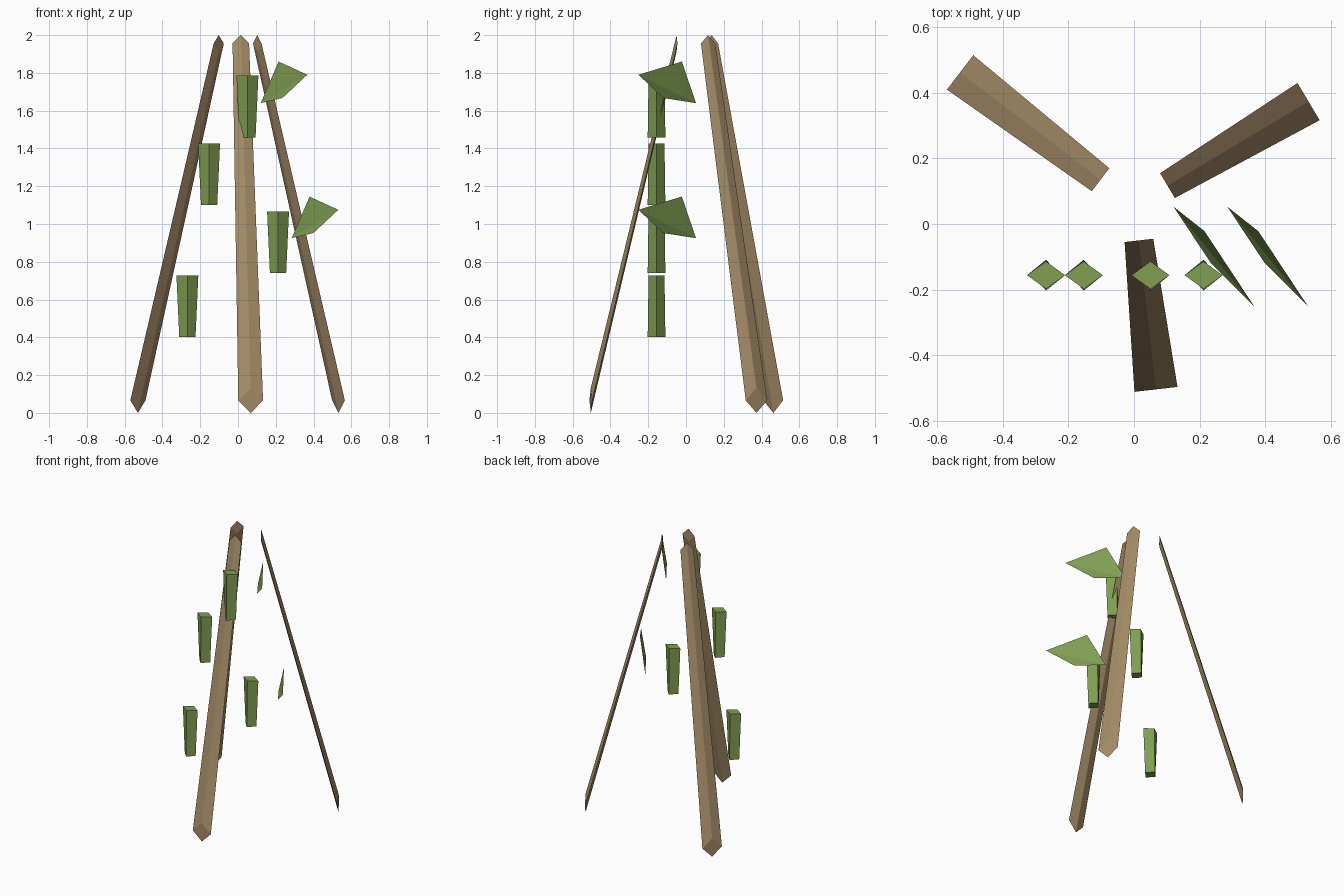
import bpy, bmesh, math
from mathutils import Vector

cube = bpy.data.objects.get("Cube")
if cube:
    bpy.data.objects.remove(cube, do_unlink=True)


def make_material(name, rgb):
    mat = bpy.data.materials.new(name)
    mat.use_nodes = True
    color = (*rgb, 1.0)
    mat.diffuse_color = color
    bsdf = mat.node_tree.nodes["Principled BSDF"]
    bsdf.inputs["Base Color"].default_value = color
    bsdf.inputs["Roughness"].default_value = 0.9
    return mat


wood = make_material("wood brown", (0.37, 0.26, 0.135))
green = make_material("bean green", (0.22, 0.345, 0.085))


def finish(name, bm, mat):
    mesh = bpy.data.meshes.new(name)
    bm.to_mesh(mesh)
    bm.free()
    mesh.materials.append(mat)
    obj = bpy.data.objects.new(name, mesh)
    bpy.context.collection.objects.link(obj)
    return obj


def loft(name, rings, mat):
    """Capped four-sided solid between two diamond rings (centre, side, up)."""
    bm = bmesh.new()
    low, high = [[bm.verts.new(c + d) for d in (u, v, -u, -v)] for c, u, v in rings]
    bm.faces.new(low)
    bm.faces.new(high)
    for i in range(4):
        j = (i + 1) % 4
        bm.faces.new((low[i], low[j], high[j], high[i]))
    bmesh.ops.recalc_face_normals(bm, faces=bm.faces)
    return finish(name, bm, mat)


# Stakes: upright diamond ends, sheared along the lean, tapering upwards
FOOT_R, TIP_R = 0.066, 0.044
UP = Vector((0, 0, 1))
stakes = {
    "front_stake": ((0.067, -0.504), (0.015, -0.05)),
    "back_right_stake": ((-0.53, 0.462), (-0.102, 0.135)),
    "back_left_stake": ((0.532, 0.373), (0.102, 0.117)),
}
for name, (foot, tip) in stakes.items():
    a = Vector((*foot, FOOT_R))
    b = Vector((*tip, 2 - TIP_R))
    side = (b - a).cross(UP).normalized()
    loft(name, [(a, side * FOOT_R, UP * FOOT_R), (b, side * TIP_R, UP * TIP_R)], wood)

# Hanging pods: wide at the top, narrower below
POD_Y, POD_LEN = -0.156, 0.327
for i, (x, top) in enumerate([(0.05, 1.785), (-0.153, 1.427), (0.212, 1.067), (-0.268, 0.728)]):
    loft(f"pod_{i + 1}", [
        (Vector((x, POD_Y, top - POD_LEN)), Vector((0.043, 0, 0)), Vector((0, 0.047, 0))),
        (Vector((x, POD_Y, top)), Vector((0.058, 0, 0)), Vector((0, 0.042, 0))),
    ], green)

# Leaves: one kite-shaped sheet folded along its midrib
stem = Vector((0.12, 0.053, 1.64))
upper = Vector((0.215, -0.022, 1.86))
point = Vector((0.367, -0.252, 1.79))
lower = Vector((0.235, -0.12, 1.667))
for name, shift in (("upper_leaf", Vector()), ("lower_leaf", Vector((0.164, 0, -0.715)))):
    bm = bmesh.new()
    s, u, p, l = [bm.verts.new(v + shift) for v in (stem, upper, point, lower)]
    bm.faces.new((s, u, p))
    bm.faces.new((s, p, l))
    finish(name, bm, green)
